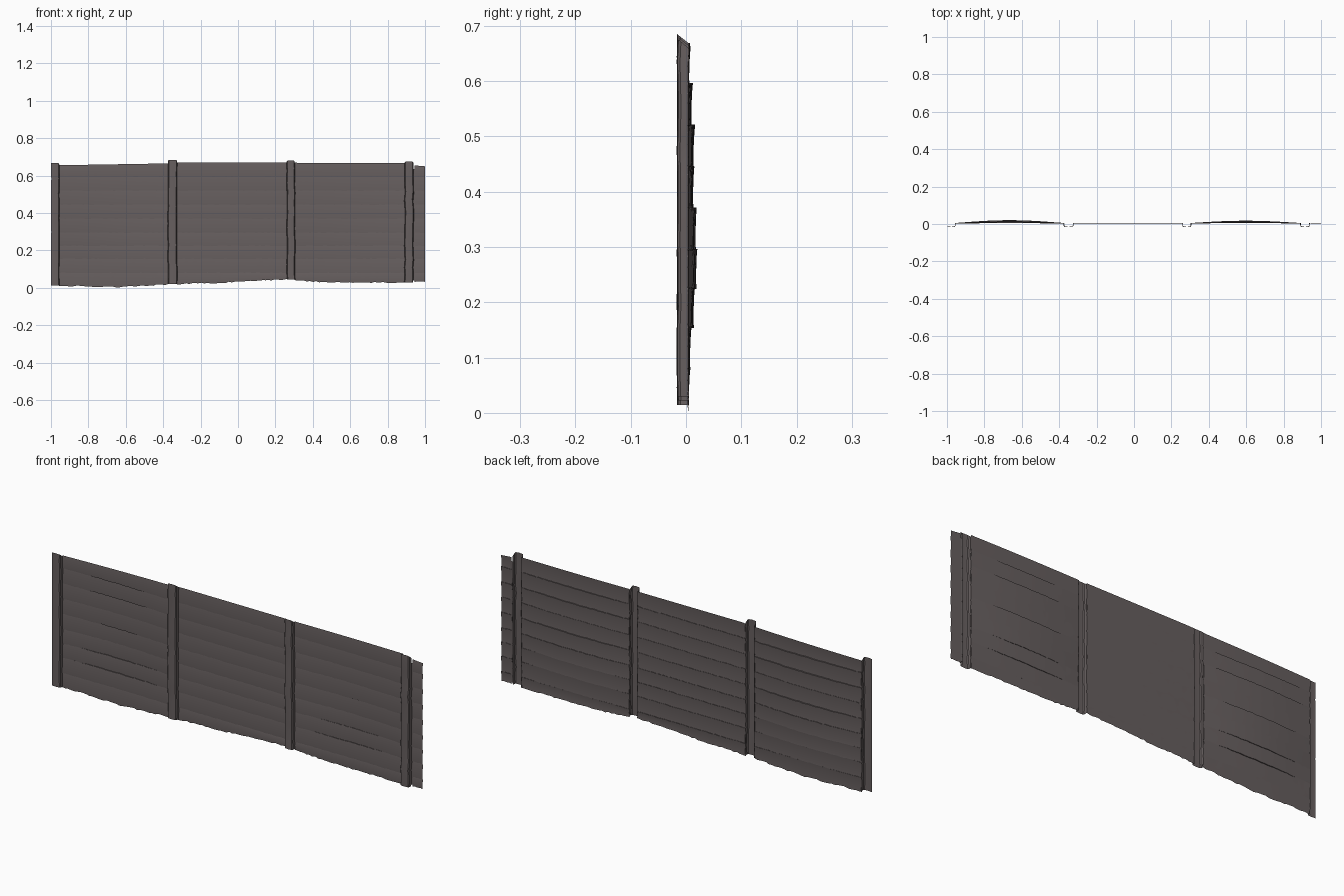
import bpy, bmesh, math, random

random.seed(4)
cube = bpy.data.objects.get("Cube")
if cube:
    bpy.data.objects.remove(cube)

wood = bpy.data.materials.new("weathered_wood")
wood.use_nodes = True
COLOUR = (0.135, 0.115, 0.115, 1)
wood.diffuse_color = COLOUR
bsdf = next(n for n in wood.node_tree.nodes if n.type == 'BSDF_PRINCIPLED')
bsdf.inputs["Base Color"].default_value = COLOUR
bsdf.inputs["Roughness"].default_value = 0.9

SEAMS = [0.08, 0.155, 0.225, 0.295, 0.37, 0.445, 0.52, 0.595]
BOW = [0.15, 0.3, 0.7, 1.0, 0.93, 0.65, 0.7, 0.45, 0.2]
BOTTOM = [(-1, .014), (-.65, .004), (-.35, .02), (0, .032), (.25, .047),
          (.45, .031), (.8, .028), (1, .033)]
TOP = [(-1, .655), (-.4, .665), (-.3, .67), (.9, .668), (.94, .655), (1, .65)]


def along(points, x):
    """Straight-line reading between profile points."""
    for (x0, z0), (x1, z1) in zip(points, points[1:]):
        if x <= x1:
            return z0 + (z1 - z0) * (x - x0) / (x1 - x0)
    return points[-1][1]


def sheet(name, rows):
    """Skin a list of equally long point rows as one thin sheet."""
    bm = bmesh.new()
    grid = [[bm.verts.new(p) for p in row] for row in rows]
    for low, high in zip(grid, grid[1:]):
        for i in range(len(low) - 1):
            bm.faces.new((low[i], low[i + 1], high[i + 1], high[i]))
    mesh = bpy.data.meshes.new(name)
    bm.to_mesh(mesh)
    bm.free()
    mesh.materials.append(wood)
    obj = bpy.data.objects.new(name, mesh)
    bpy.context.collection.objects.link(obj)
    bpy.context.view_layer.objects.active = obj
    obj.select_set(True)
    bpy.ops.object.shade_smooth_by_angle(angle=math.radians(30))
    obj.select_set(False)


def boards(name, x0, x1, bulge, columns):
    """Stacked boards, each bowed backwards by its own amount."""
    xs = [x0 + (x1 - x0) * i / columns for i in range(columns + 1)]
    ragged = [max(0, along(BOTTOM, x) + random.uniform(-.004, .003)) for x in xs]
    seam_wave = [[random.uniform(-.0015, .0015) for x in xs] for s in SEAMS]
    rows = []
    for b, bow in enumerate(BOW):
        tilt = random.uniform(.0006, .0014)
        for t in (0, .12, .5, .88, 1):
            row = []
            for i, x in enumerate(xs):
                low = SEAMS[b - 1] + seam_wave[b - 1][i] if b else ragged[i]
                high = SEAMS[b] + seam_wave[b][i] if b < len(SEAMS) else along(TOP, x)
                arc = math.sin(math.pi * i / columns)
                y = .003 + bulge * bow * arc + tilt * (2 * t - 1)
                y += .0012 * (abs(2 * t - 1) ** 3)
                row.append((x, y, low + (high - low) * t))
            rows.append(row)
    sheet(name, rows)


def post(name, x0, x1, bottom, top, left_open=False):
    """Hollow upright with softened front corners and a sloping top."""
    section = [(x0, .005), (x0 + .001, -.010), (x0 + .005, -.0145),
               ((x0 + x1) / 2, -.016), (x1 - .005, -.0145),
               (x1 - .001, -.010), (x1, .005)]
    if left_open:
        section = [(x0, -.014)] + section[3:]
    rows = []
    steps = 16
    for k in range(steps + 1):
        t = k / steps
        shift = random.uniform(-.002, .002)
        depth = random.uniform(-.001, .001)
        row = []
        for x, y in section:
            end = top - (y + .016) * .8
            x = max(-1, x + shift)
            row.append((x, y + (depth if y < 0 else 0), bottom + (end - bottom) * t))
        rows.append(row)
    sheet(name, rows)


# Board bays
boards("right_bay_boards", -.957, -.372, .0155, 36)
boards("middle_bay_boards", -.327, .262, .001, 36)
boards("left_bay_boards", .303, .892, .0125, 36)
boards("end_boards", .944, 1.0, .0, 5)

# Upright posts
post("right_end_post", -1.0, -.955, .014, .668, left_open=True)
post("right_middle_post", -.375, -.325, .022, .685)
post("left_middle_post", .26, .305, .045, .681)
post("left_end_post", .89, .938, .03, .676)

# Narrow web joining the end boards to the last post
sheet("end_web", [[(.936, .005, z), (.946, .004, z)] for z in (.04, .35, .635)])
